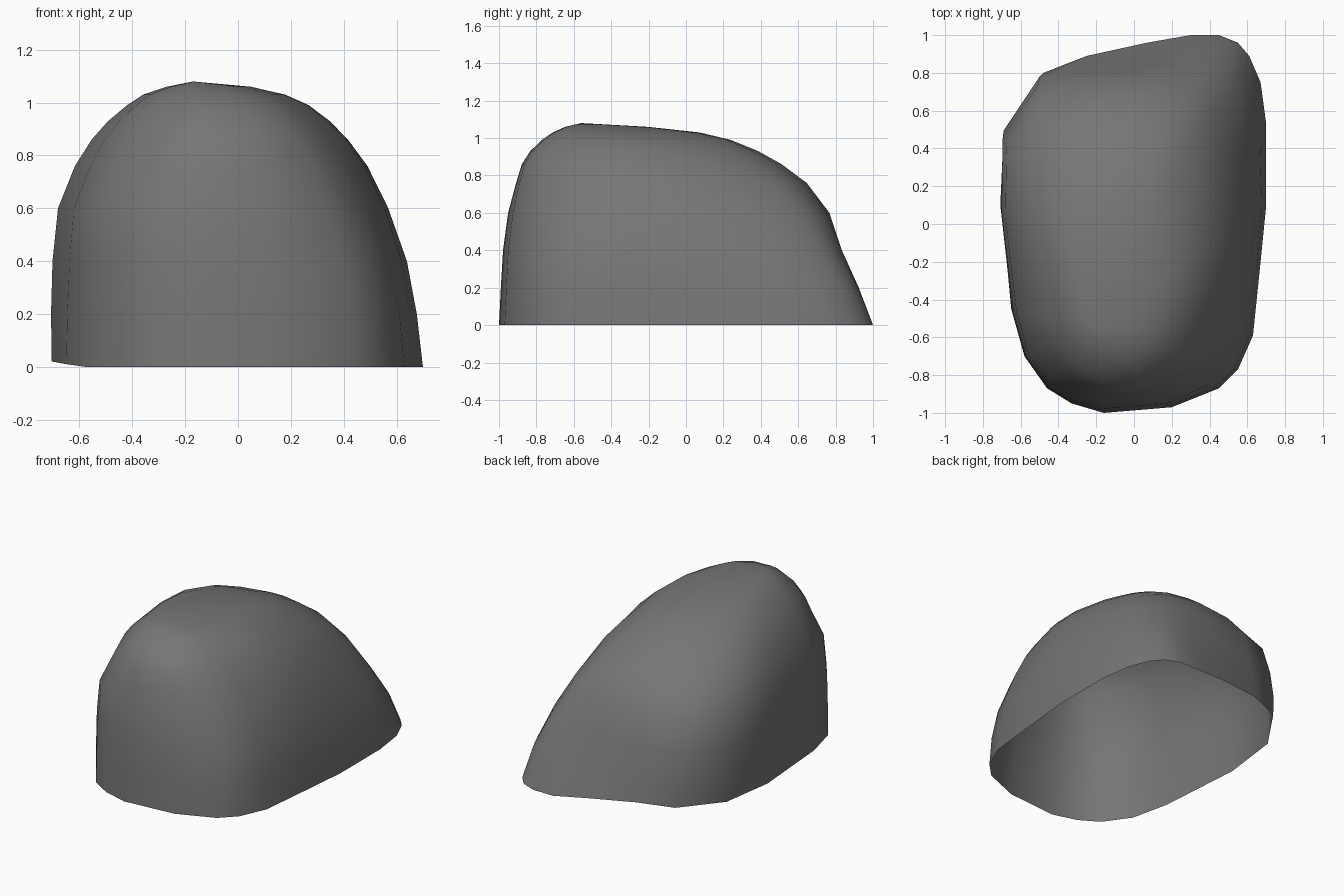
import bpy, bmesh, math

if "Cube" in bpy.data.objects:
    bpy.data.objects.remove(bpy.data.objects["Cube"])

# Rim outline seen from above (counter-clockwise, starting at the front)
RIM = [(-.16, -1), (.2, -.97), (.45, -.87), (.55, -.77), (.63, -.59), (.67, -.2),
       (.70, .1), (.70, .53), (.67, .75), (.61, .89), (.55, .96), (.45, 1), (.3, 1),
       (.07, .96), (-.25, .89), (-.48, .80), (-.67, .52), (-.705, .13), (-.65, -.45),
       (-.58, -.70), (-.46, -.87), (-.33, -.95)]
# How far the rim lifts off the ground at the back left
LIFT = {13: .03, 14: .06, 15: .05, 16: .035, 17: .02, 18: .01}

# Height, x range, y range and roundness of each level
LEVELS = [(0, -.705, .70, -1, 1, 0),
          (.2, -.70, .68, -.99, .94, 0),
          (.4, -.69, .645, -.98, .87, .2),
          (.6, -.67, .575, -.955, .80, .5),
          (.76, -.61, .495, -.92, .67, .75),
          (.86, -.55, .42, -.89, .53, .9),
          (.93, -.49, .35, -.845, .40, 1),
          (.99, -.42, .27, -.78, .25, 1),
          (1.03, -.36, .18, -.72, .08, 1),
          (1.06, -.27, .05, -.65, -.2, 1)]


def level_ring(z, x0, x1, y0, y1, roundness):
    """Fit the rim outline to a level, rounding its right-hand side more."""
    cx, cy, hx, hy = (x0 + x1) / 2, (y0 + y1) / 2, (x1 - x0) / 2, (y1 - y0) / 2
    ring = []
    for i, (px, py) in enumerate(RIM):
        u, v = (px + .0025) / .7025, py
        length = math.hypot(u, v)
        least = .8 if z > .7 and v < 0 else 0
        w = roundness * min(1, max(least, .5 + .6 * u / length))
        k = (1 - w) + w / length
        if v > 0:  # back left corner bulges, back right corner is drawn in
            diagonal = 2 * u * v / length ** 2
            k -= math.sin(math.pi * min(z, 1)) * diagonal * (.04 if u > 0 else .075)
        lift = LIFT.get(i, 0) if z == 0 else 0
        ring.append((cx + hx * u * k, cy + hy * v * k, z + lift))
    return ring


# Open-bottomed boulder shell
bm = bmesh.new()
rings = [[bm.verts.new(p) for p in level_ring(*lv)] for lv in LEVELS]
n = len(RIM)
for low, high in zip(rings, rings[1:]):
    for i in range(n):
        j = (i + 1) % n
        bm.faces.new((low[i], low[j], high[j], high[i]))

# Crown
top = bm.verts.new((-.17, -.56, 1.08))
for i in range(n):
    bm.faces.new((rings[-1][i], rings[-1][(i + 1) % n], top))

mesh = bpy.data.meshes.new("boulder_shell")
bm.to_mesh(mesh)
bm.free()
for f in mesh.polygons:
    f.use_smooth = True

# Dark grey stone
stone = bpy.data.materials.new("dark_stone")
stone.diffuse_color = (.18, .18, .18, 1)
stone.use_nodes = True
stone.node_tree.nodes["Principled BSDF"].inputs["Base Color"].default_value = stone.diffuse_color
mesh.materials.append(stone)
bpy.context.collection.objects.link(bpy.data.objects.new("boulder_shell", mesh))
